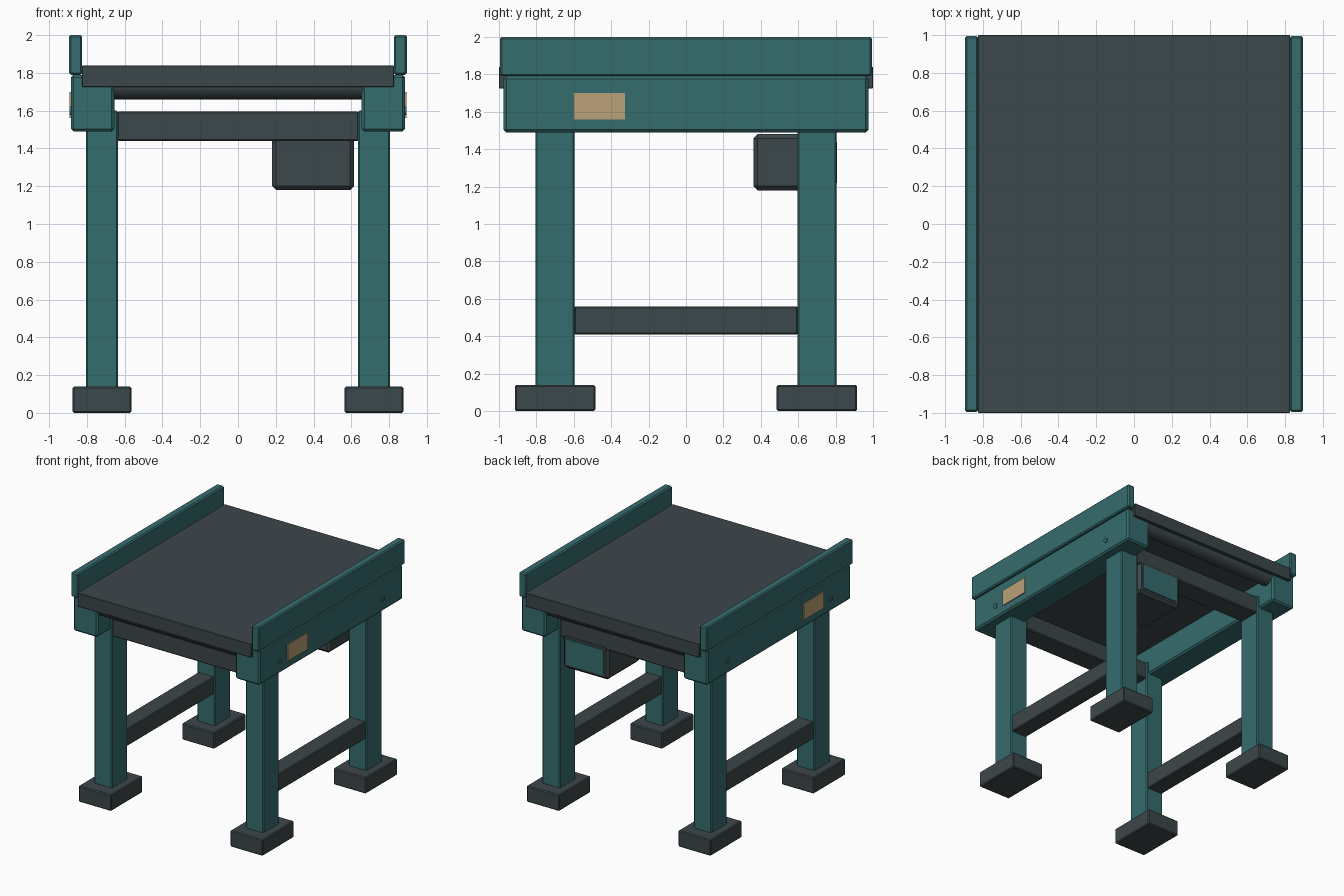
import bpy
import math

if "Cube" in bpy.data.objects:
    bpy.data.objects.remove(bpy.data.objects["Cube"])


def material(name, rgb):
    m = bpy.data.materials.new(name)
    m.diffuse_color = (*rgb, 1.0)
    m.use_nodes = True
    m.node_tree.nodes["Principled BSDF"].inputs["Base Color"].default_value = m.diffuse_color
    return m


TEAL = material("teal paint", (0.036, 0.150, 0.153))
DARK = material("dark grey", (0.046, 0.063, 0.068))
TAN = material("tan label", (0.49, 0.35, 0.185))


def box(name, x, y, z, mat, bevel=0.008):
    """Box from (min, max) ranges with chamfered edges."""
    bpy.ops.mesh.primitive_cube_add(
        size=1, location=[(r[0] + r[1]) / 2 for r in (x, y, z)])
    ob = bpy.context.object
    ob.name = name
    ob.scale = [r[1] - r[0] for r in (x, y, z)]
    bpy.ops.object.transform_apply(location=False, rotation=False, scale=True)
    ob.data.materials.append(mat)
    if bevel:
        mod = ob.modifiers.new("chamfer", 'BEVEL')
        mod.width = bevel
        mod.segments = 1
    return ob


def rod(name, radius, length, loc, mat, sides=24):
    """Cylinder lying along x."""
    bpy.ops.mesh.primitive_cylinder_add(
        vertices=sides, radius=radius, depth=length, location=loc,
        rotation=(0, math.pi / 2, 0))
    ob = bpy.context.object
    ob.name = name
    ob.data.materials.append(mat)
    bpy.ops.object.shade_smooth_by_angle()
    return ob


def span(a, b, s):
    """Range a..b placed on the s side of the centre plane."""
    return (a, b) if s > 0 else (-b, -a)


# Belt deck
box("belt", (-0.825, 0.825), (-1, 1), (1.725, 1.84), DARK, 0.003)

for sx, side in ((-1, "left"), (1, "right")):
    # Side beam and guard rail
    box(f"{side}_beam", span(0.655, 0.885, sx), (-0.975, 0.975),
        (1.49, 1.79), TEAL, 0.014)
    box(f"{side}_guard_rail", span(0.825, 0.895, sx), (-0.995, 0.995),
        (1.79, 2.0), TEAL, 0.01)
    # Label plate
    box(f"{side}_label", span(0.884, 0.893, sx), (-0.6, -0.325),
        (1.56, 1.70), TAN, 0)
    # Stretcher between the legs
    box(f"{side}_stretcher", span(0.645, 0.797, sx), (-0.6, 0.6),
        (0.41, 0.56), DARK)
    for sy, end in ((-1, "front"), (1, "back")):
        # Leg, foot and bolt
        box(f"{end}_{side}_leg", span(0.635, 0.805, sx),
            span(0.595, 0.805, sy), (0.12, 1.6), TEAL)
        box(f"{end}_{side}_foot", span(0.565, 0.875, sx),
            span(0.485, 0.915, sy), (0.0, 0.14), DARK)
        rod(f"{end}_{side}_bolt", 0.022, 0.02,
            (sx * 0.882, sy * 0.7, 1.6), TEAL, 16)

for sy, end in ((-1, "front"), (1, "back")):
    # Cross member and belt roller
    box(f"{end}_cross_member", (-0.64, 0.64), span(0.605, 0.797, sy),
        (1.44, 1.595), DARK)
    rod(f"{end}_roller", 0.07, 1.5, (0, sy * 0.9, 1.73), DARK)

# Motor housing and its cover panel
box("motor_housing", (0.18, 0.615), (0.36, 0.80), (1.18, 1.48), DARK, 0.022)
box("motor_panel", (0.22, 0.575), (0.799, 0.808), (1.22, 1.438), TEAL, 0)
